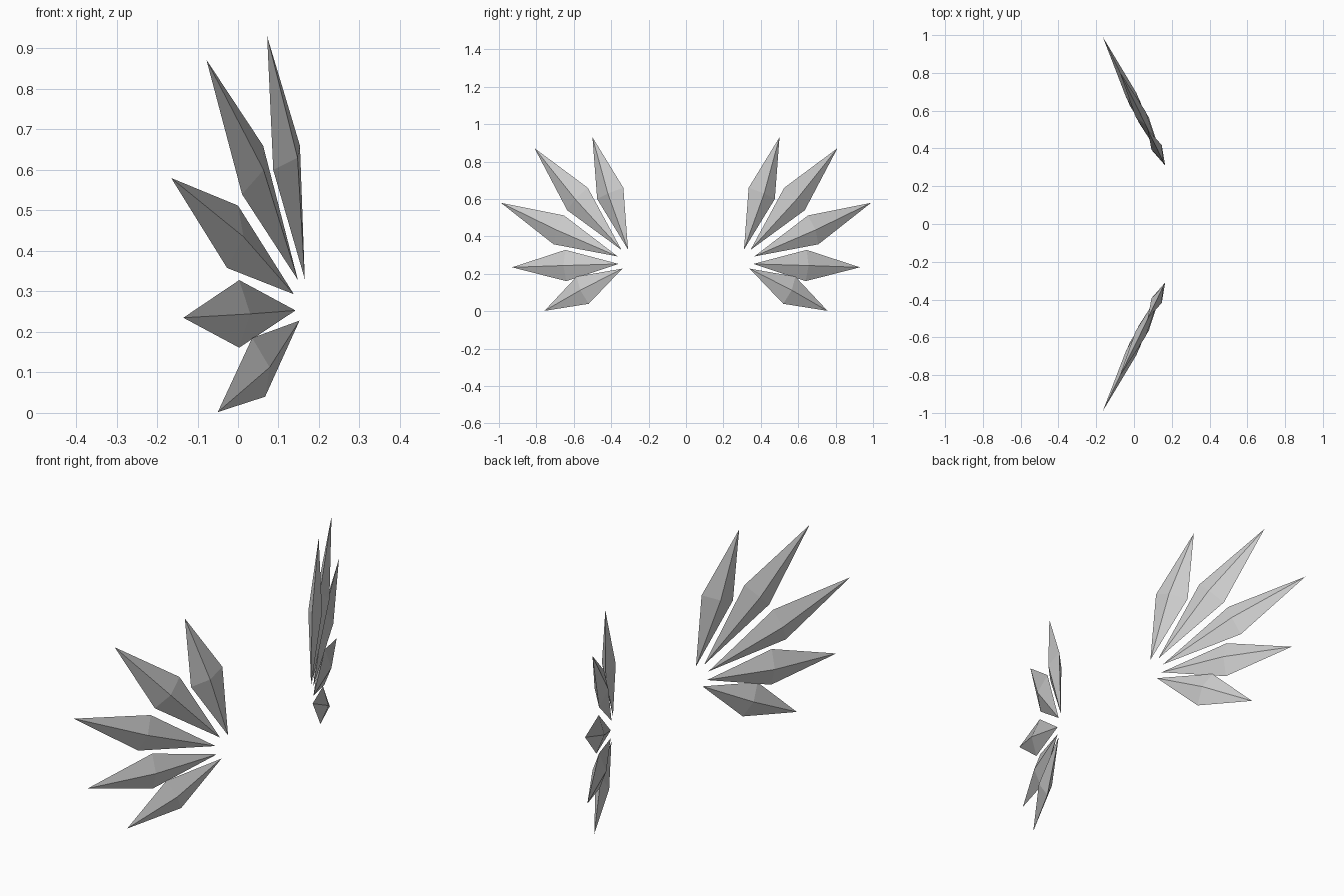
import bpy
from mathutils import Vector

if "Cube" in bpy.data.objects:
    bpy.data.objects.remove(bpy.data.objects["Cube"])

mat = bpy.data.materials.new("crystal grey")
mat.diffuse_color = (0.6, 0.6, 0.6, 1)
mat.use_nodes = True
mat.node_tree.nodes["Principled BSDF"].inputs["Base Color"].default_value = mat.diffuse_color

# normal of the wing plane, half thickness of a shard
NORMAL = Vector((0.9, 0.43, 0)).normalized()
HALF_THICK = 0.03

# root, tip, upper corner, lower corner of each shard on the +y wing
SHARDS = {
    "top":    ((0.165, 0.31, 0.33), (0.072, 0.50, 0.93), (0.153, 0.335, 0.66), (0.087, 0.475, 0.60)),
    "upper":  ((0.148, 0.345, 0.328), (-0.078, 0.81, 0.872), (0.062, 0.525, 0.66), (0.01, 0.635, 0.54)),
    "middle": ((0.138, 0.365, 0.293), (-0.165, 0.99, 0.58), (0.0, 0.652, 0.512), (-0.027, 0.708, 0.358)),
    "lower":  ((0.142, 0.36, 0.253), (-0.135, 0.93, 0.235), (0.003, 0.645, 0.328), (0.003, 0.64, 0.161)),
    "bottom": ((0.152, 0.34, 0.228), (-0.05, 0.757, 0.002), (0.035, 0.585, 0.185), (0.067, 0.52, 0.04)),
}


def shard(name, points, side):
    """Four-sided double pyramid stretched from root to tip."""
    root, tip, a, b = (Vector(p) for p in points)
    mid = (a + b) / 2
    ring = [a, mid + NORMAL * HALF_THICK, b, mid - NORMAL * HALF_THICK]
    verts = [Vector((v.x, v.y * side, v.z)) for v in [root, tip] + ring]
    faces = []
    for i in range(4):
        p, q = 2 + i, 2 + (i + 1) % 4
        faces += [(0, p, q), (1, q, p)]
    # wind every face outwards
    centre = sum(verts, Vector()) / 6
    out = []
    for f in faces:
        u, v, w = (verts[k] for k in f)
        outward = (v - u).cross(w - u).dot((u + v + w) / 3 - centre) > 0
        out.append(f if outward else f[::-1])
    mesh = bpy.data.meshes.new(name)
    mesh.from_pydata(verts, [], out)
    mesh.materials.append(mat)
    bpy.context.collection.objects.link(bpy.data.objects.new(name, mesh))


# mirrored wings
for side, label in ((1, "back"), (-1, "front")):
    for part, pts in SHARDS.items():
        shard(f"{label}_wing_{part}_shard", pts, side)
